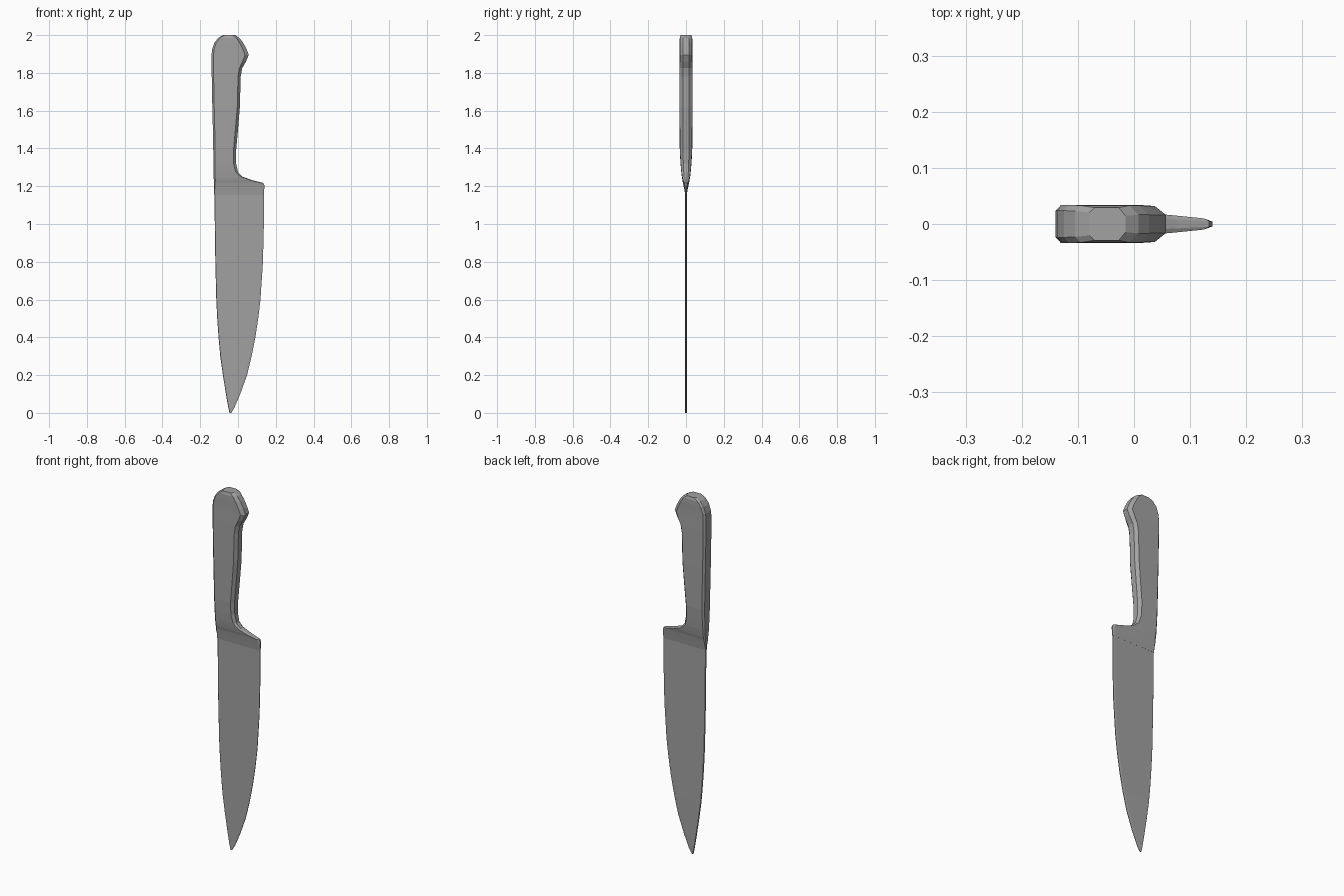
import bpy, bmesh

steel = bpy.data.materials.new("plain grey")
steel.diffuse_color = (0.36, 0.36, 0.36, 1)


def section(z, x0, x1, t0, t1, c0, c1):
    """Chamfered slab outline; t = half thickness, c = chamfer (spine, edge)."""
    side = [(x0, t0 * 0.7 if c0 > 0.005 else t0 * 0.5), (x0 + c0, t0),
            (x1 - c1, t1), (x1, t1 * 0.5)]
    return [(x, -y, z) for x, y in side] + [(x, y, z) for x, y in reversed(side)]


def loft(name, rows):
    """Skin a stack of sections, closed at both ends."""
    bm = bmesh.new()
    rings = [[bm.verts.new(p) for p in section(*r)] for r in rows]
    n = len(rings[0])
    for a, b in zip(rings, rings[1:]):
        for i in range(n):
            j = (i + 1) % n
            bm.faces.new((a[i], a[j], b[j], b[i]))
    bm.faces.new(rings[0][::-1])
    bm.faces.new(rings[-1])
    bmesh.ops.recalc_face_normals(bm, faces=bm.faces)
    mesh = bpy.data.meshes.new(name)
    bm.to_mesh(mesh)
    bm.free()
    mesh.materials.append(steel)
    obj = bpy.data.objects.new(name, mesh)
    bpy.context.collection.objects.link(obj)
    return obj


# Blade: z, spine x, edge x (thin slab with a fine bevel on the cutting edge)
blade = [(0.0, -0.045, -0.036), (0.03, -0.052, -0.018), (0.1, -0.064, 0.012),
         (0.2, -0.080, 0.048), (0.3, -0.094, 0.072), (0.4, -0.103, 0.092),
         (0.5, -0.110, 0.107), (0.6, -0.115, 0.119), (0.8, -0.120, 0.132),
         (1.0, -0.123, 0.137), (1.19, -0.124, 0.137)]
loft("blade", [(z, a, b, 0.004, 0.003, 0.002, min(0.012, (b - a) * 0.3))
               for z, a, b in blade])

# Handle and bolster: z, spine x, belly x, thickness spine/belly, chamfer spine/belly
loft("handle", [
    (1.155, -0.126, 0.138, 0.0045, 0.0032, 0.002, 0.010),
    (1.185, -0.127, 0.139, 0.009, 0.007, 0.004, 0.010),
    (1.205, -0.128, 0.140, 0.014, 0.008, 0.006, 0.010),
    (1.217, -0.128, 0.134, 0.016, 0.010, 0.007, 0.010),
    (1.232, -0.128, 0.075, 0.019, 0.016, 0.008, 0.010),
    (1.250, -0.129, 0.025, 0.022, 0.020, 0.008, 0.010),
    (1.275, -0.129, 0.000, 0.025, 0.024, 0.008, 0.012),
    (1.320, -0.130, -0.010, 0.029, 0.028, 0.009, 0.014),
    (1.390, -0.131, -0.010, 0.033, 0.032, 0.010, 0.014),
    (1.500, -0.133, 0.000, 0.034, 0.033, 0.010, 0.014),
    (1.620, -0.136, 0.010, 0.034, 0.034, 0.010, 0.014),
    (1.780, -0.139, 0.014, 0.034, 0.034, 0.010, 0.014),
    (1.825, -0.140, 0.022, 0.034, 0.034, 0.010, 0.015),
    (1.860, -0.140, 0.042, 0.034, 0.033, 0.010, 0.018),
    (1.895, -0.140, 0.057, 0.034, 0.032, 0.010, 0.020),
    (1.925, -0.137, 0.046, 0.034, 0.032, 0.010, 0.020),
    (1.960, -0.125, 0.027, 0.034, 0.033, 0.010, 0.018),
    (1.985, -0.105, 0.008, 0.033, 0.033, 0.010, 0.016),
    (2.000, -0.080, -0.015, 0.029, 0.029, 0.010, 0.012)])
